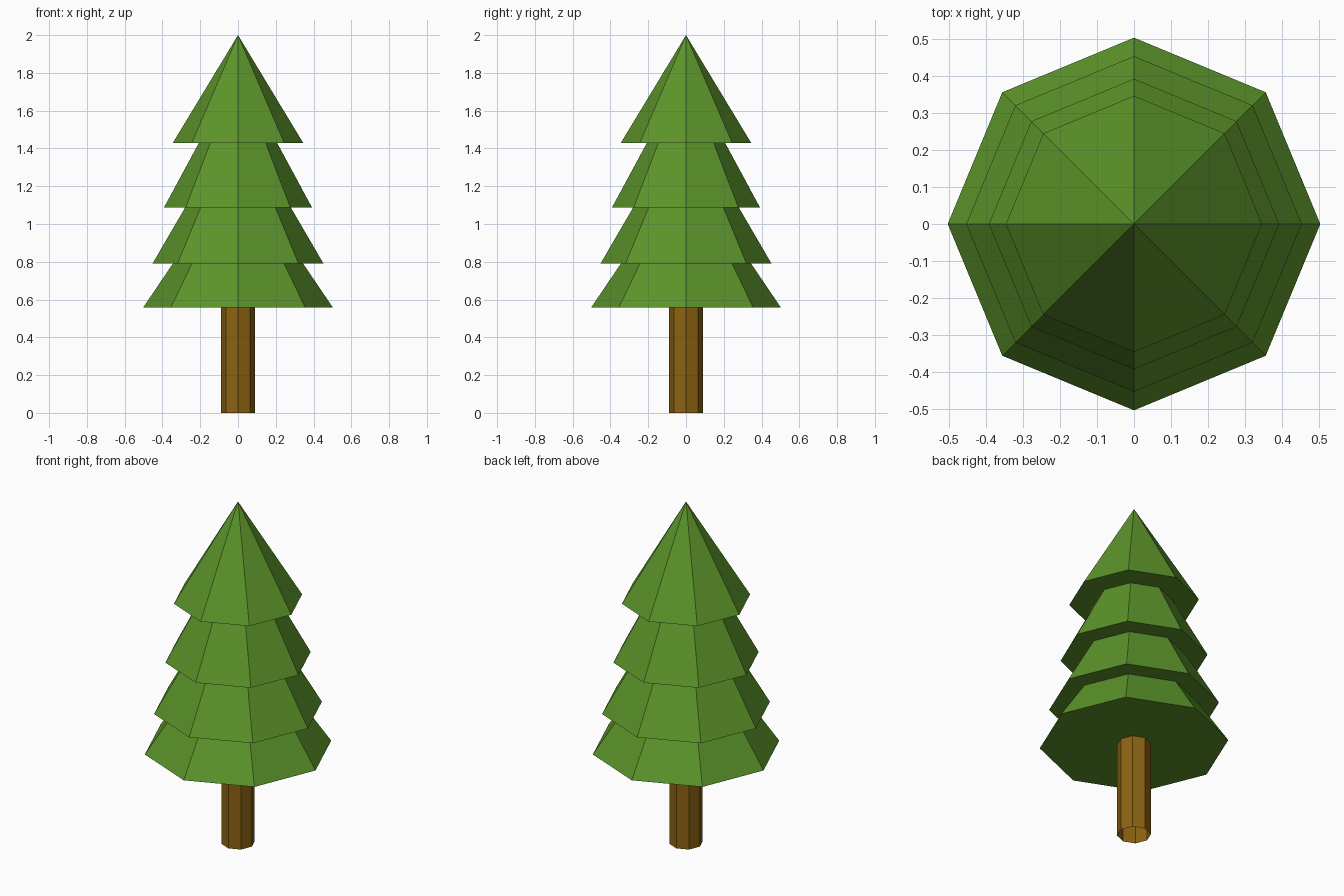
import bpy, bmesh, math

if "Cube" in bpy.data.objects:
    bpy.data.objects.remove(bpy.data.objects["Cube"])

SIDES = 8


def material(name, rgb):
    m = bpy.data.materials.new(name)
    m.diffuse_color = (*rgb, 1.0)
    m.use_nodes = True
    m.node_tree.nodes["Principled BSDF"].inputs["Base Color"].default_value = m.diffuse_color
    return m


def lathe(name, profile, mat, cap_bottom):
    """Flat-sided solid from (radius, z) rings; radius 0 makes a point."""
    bm = bmesh.new()
    rings = []
    for r, z in profile:
        if r == 0:
            rings.append([bm.verts.new((0, 0, z))] * SIDES)
        else:
            rings.append([bm.verts.new((r * math.cos(math.tau * i / SIDES),
                                        r * math.sin(math.tau * i / SIDES), z))
                          for i in range(SIDES)])
    for low, high in zip(rings, rings[1:]):
        for i in range(SIDES):
            j = (i + 1) % SIDES
            corners = [low[i], low[j], high[j], high[i]]
            bm.faces.new(list(dict.fromkeys(corners)))
    if cap_bottom:
        bm.faces.new(rings[0][::-1])
    mesh = bpy.data.meshes.new(name)
    bm.to_mesh(mesh)
    bm.free()
    mesh.materials.append(mat)
    obj = bpy.data.objects.new(name, mesh)
    bpy.context.collection.objects.link(obj)
    return obj


green = material("leaf green", (0.107, 0.296, 0.023))
brown = material("bark brown", (0.262, 0.122, 0.006))

# Trunk: open-ended octagonal tube
lathe("trunk", [(0.09, 0.0), (0.09, 0.557)], brown, False)

# Foliage: four stepped tiers with flat undersides, ending in a point
lathe("foliage", [
    (0.503, 0.557), (0.345, 0.79),
    (0.453, 0.79), (0.28, 1.087),
    (0.392, 1.087), (0.208, 1.428),
    (0.346, 1.428), (0, 2.0),
], green, True)
